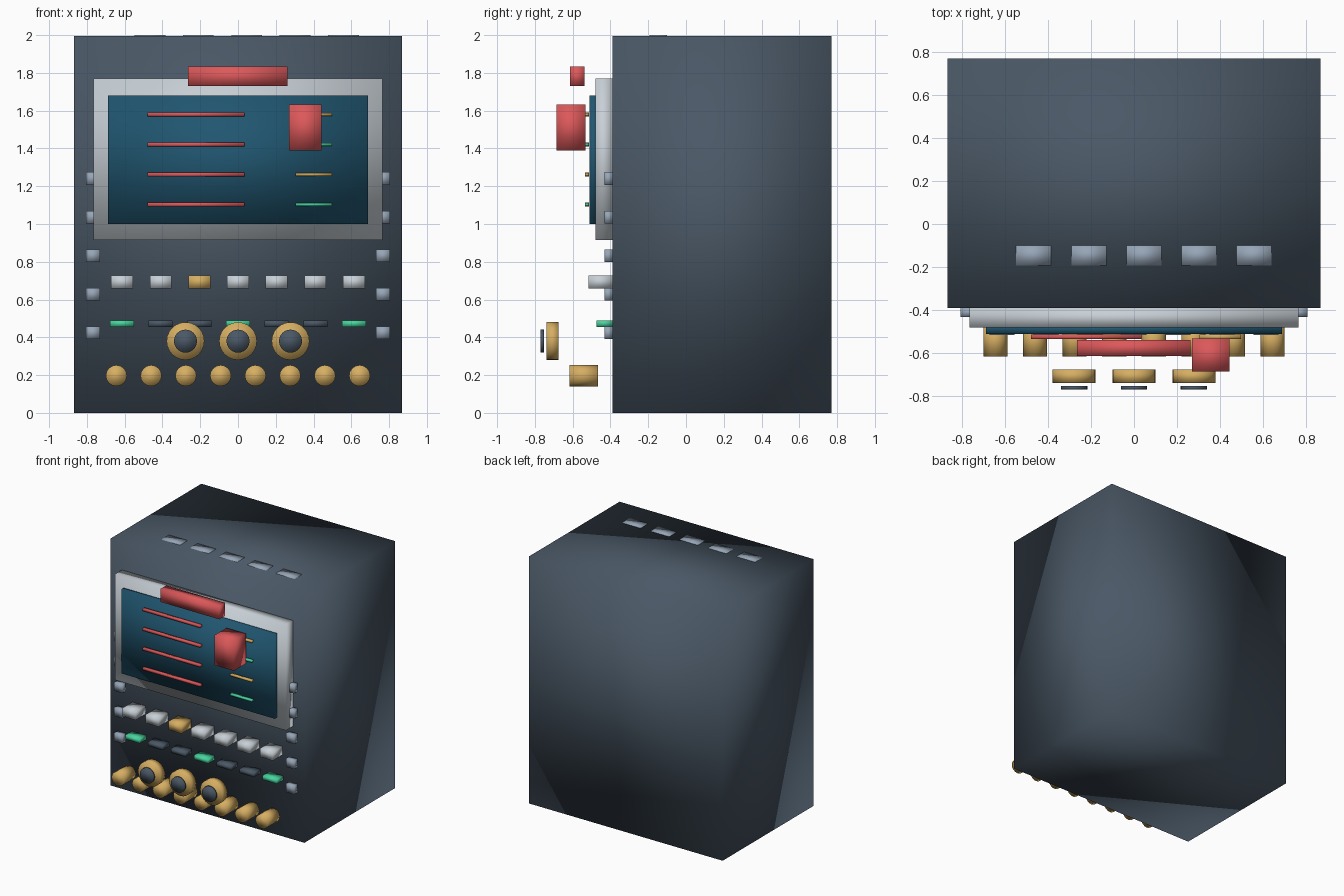
import bpy
from math import pi

default = bpy.data.objects.get("Cube")
if default:
    bpy.data.objects.remove(default, do_unlink=True)


def material(name, r, g, b):
    """Flat material from 8-bit sRGB values."""
    def linear(v):
        v /= 255
        return v / 12.92 if v <= 0.04045 else ((v + 0.055) / 1.055) ** 2.4
    colour = (linear(r), linear(g), linear(b), 1)
    mat = bpy.data.materials.new(name)
    mat.use_nodes = True
    mat.diffuse_color = colour
    bsdf = mat.node_tree.nodes["Principled BSDF"]
    bsdf.inputs["Base Color"].default_value = colour
    return mat


slate = material("slate", 74, 88, 102)
steel = material("steel", 150, 165, 182)
silver = material("silver", 200, 208, 214)
teal = material("screen_teal", 32, 86, 112)
red = material("red", 220, 88, 90)
gold = material("gold", 214, 174, 98)
green = material("green", 72, 212, 158)


def finish(name, mat):
    obj = bpy.context.object
    obj.name = name
    bpy.ops.object.transform_apply(location=False, rotation=True, scale=True)
    obj.data.materials.append(mat)
    # corners share their normals, giving the soft shaded panels
    bpy.ops.object.shade_smooth()
    return obj


def box(name, mat, x, y, z):
    """Box between the low and high limits of each axis."""
    limits = (x, y, z)
    centre = [(lo + hi) / 2 for lo, hi in limits]
    bpy.ops.mesh.primitive_cube_add(size=1, location=centre)
    bpy.context.object.scale = [hi - lo for lo, hi in limits]
    return finish(name, mat)


def around(centre, size):
    return centre - size / 2, centre + size / 2


def dial(name, mat, x, z, radius, y, sides):
    """Cylinder whose axis points to the front."""
    bpy.ops.mesh.primitive_cylinder_add(
        vertices=sides, radius=radius, depth=y[1] - y[0],
        location=(x, sum(y) / 2, z), rotation=(pi / 2, 0, 0))
    return finish(name, mat)


FACE = -0.39  # front of the cabinet

# Cabinet, bezel and screen
box("cabinet", slate, (-0.867, 0.867), (FACE, 0.77), (0, 1.996))
box("screen_bezel", silver, (-0.765, 0.765), (-0.48, FACE), (0.915, 1.77))
box("screen", teal, (-0.687, 0.687), (-0.51, -0.47), (1.0, 1.68))

# Red handle and block in front of the screen
box("red_handle", red, (-0.265, 0.262), (-0.613, -0.538), (1.73, 1.835))
box("red_block", red, (0.27, 0.443), (-0.686, -0.532), (1.39, 1.632))

# Readout lines
for i in range(4):
    z = 1.58 - 0.159 * i
    box(f"long_line_{i}", red, (-0.478, 0.035), (-0.535, -0.513), around(z, 0.02))
    box(f"short_line_{i}", (gold, green)[i % 2], (0.305, 0.497),
        (-0.535, -0.513), around(z, 0.016))

# Button row with indicator lamps below
for i in range(7):
    x = 0.2045 * (i - 3)
    box(f"button_{i}", gold if i == 2 else silver, around(x, 0.116),
        (-0.515, FACE), around(0.693, 0.068))
    box(f"lamp_{i}", green if i % 3 == 0 else slate, around(x, 0.127),
        (-0.473, FACE), around(0.473, 0.034))

# Studs down both edges
for side, sign in (("left", 1), ("right", -1)):
    for i in range(5):
        box(f"{side}_stud_{i}", steel, around(0.768 * sign, 0.074),
            (-0.432, FACE), around(0.424 + 0.204 * i, 0.068))

# Three large dials with dark caps
for i in range(3):
    x = 0.278 * (i - 1)
    dial(f"large_dial_{i}", gold, x, 0.38, 0.1, (-0.738, -0.675), 24)
    dial(f"dial_cap_{i}", slate, x, 0.38, 0.061, (-0.77, -0.752), 24)

# Row of small knobs
for i in range(8):
    dial(f"small_knob_{i}", gold, 0.184 * (i - 3.5), 0.197, 0.056,
         (-0.616, -0.465), 16)

# Vents on top
for i in range(5):
    box(f"top_vent_{i}", steel, around(0.046 + 0.256 * (i - 2), 0.163),
        (-0.192, -0.1), (1.985, 2.0))
